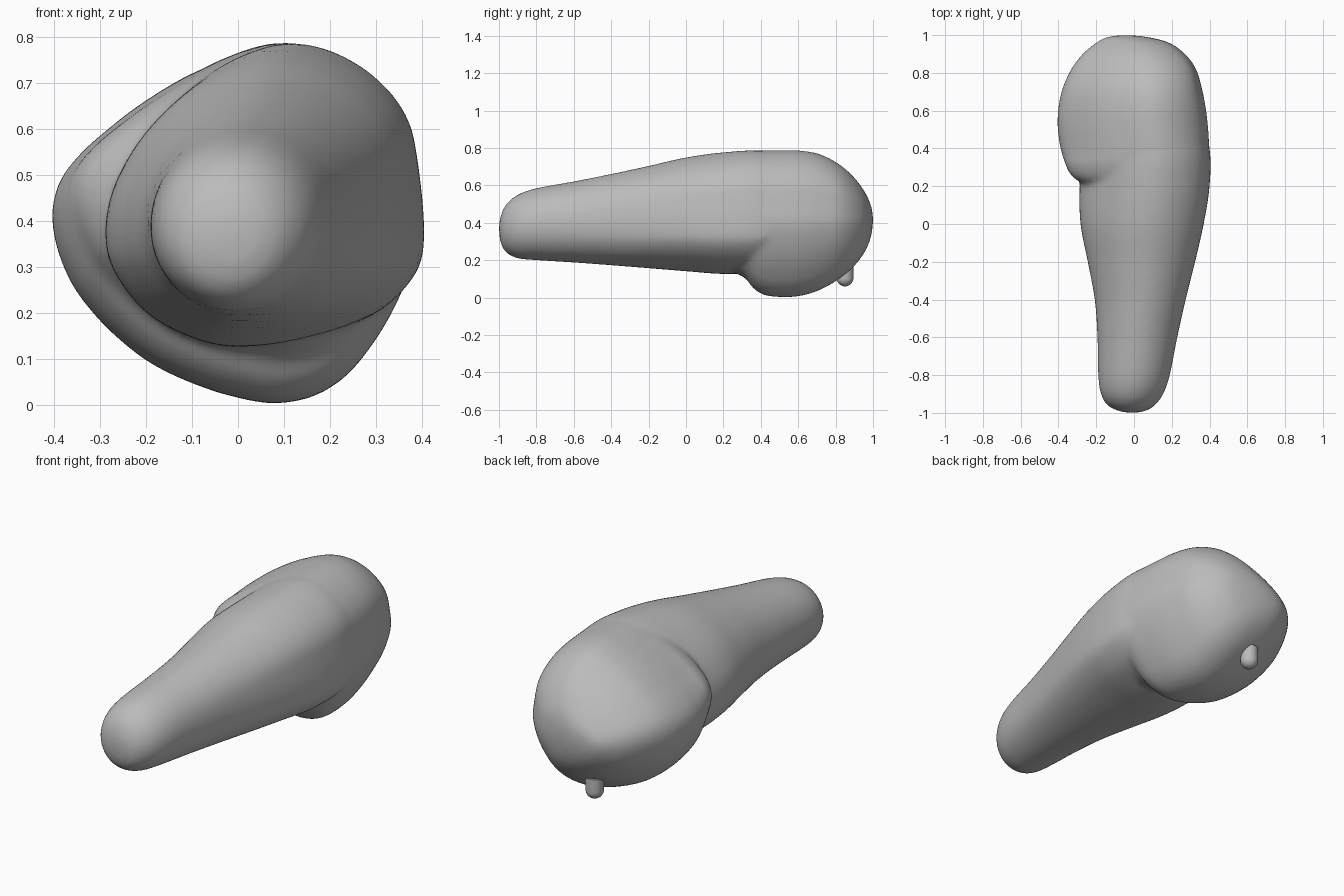
import bpy, bmesh, math
from mathutils import Vector

if "Cube" in bpy.data.objects:
    bpy.data.objects.remove(bpy.data.objects["Cube"], do_unlink=True)

grey = bpy.data.materials.new("plain_grey")
grey.use_nodes = True
grey.diffuse_color = (0.5, 0.5, 0.5, 1)
grey.node_tree.nodes["Principled BSDF"].inputs["Base Color"].default_value = (0.5, 0.5, 0.5, 1)

SIDES, STEPS = 64, 6


def spline(points, t, closed=False):
    """Catmull-Rom through points, t counted in points."""
    n, i = len(points), math.floor(t)
    f = t - i
    pick = (lambda k: points[k % n]) if closed else (lambda k: points[max(0, min(n - 1, k))])
    a, b, c, d = (Vector(pick(i + k)) for k in (-1, 0, 1, 2))
    return (b * 2 + (c - a) * f + (a * 2 - b * 5 + c * 4 - d) * f**2
            + (b * 3 - a - c * 3 + d) * f**3) / 2


def unit_outline(points):
    """Resample an outline by angle and fit it to the -1..1 square."""
    lo = [min(p[k] for p in points) for k in (0, 1)]
    hi = [max(p[k] for p in points) for k in (0, 1)]
    fit = [tuple(2 * (p[k] - lo[k]) / (hi[k] - lo[k]) - 1 for k in (0, 1)) for p in points]
    dense = [spline(fit, i / 20, True) for i in range(20 * len(fit))]
    result = []
    for s in range(SIDES):
        ray = Vector((math.cos(math.tau * s / SIDES), math.sin(math.tau * s / SIDES)))
        result.append(max(dense, key=lambda p: p.normalized().dot(ray)).length * ray)
    return result


def loft(bm, outline, stations):
    """Stations: y, left, right, bottom, top, blend from ellipse to outline."""
    rings = []
    for j in range((len(stations) - 1) * STEPS + 1):
        y, x0, x1, z0, z1, blend = spline(stations, j / STEPS)
        ring = []
        for s, p in enumerate(outline):
            circle = Vector((math.cos(math.tau * s / SIDES), math.sin(math.tau * s / SIDES)))
            q = circle.lerp(p, max(0, min(1, blend)))
            ring.append(bm.verts.new(((x0 + x1 + q.x * (x1 - x0)) / 2, y,
                                      (z0 + z1 + q.y * (z1 - z0)) / 2)))
        rings.append(ring)
    for a, b in zip(rings, rings[1:]):
        for s in range(SIDES):
            t = (s + 1) % SIDES
            bm.faces.new((a[s], a[t], b[t], b[s]))
    bm.faces.new(rings[0])
    bm.faces.new(rings[-1])


def finish(name, bm):
    bmesh.ops.recalc_face_normals(bm, faces=bm.faces)
    mesh = bpy.data.meshes.new(name)
    bm.to_mesh(mesh)
    bm.free()
    mesh.materials.append(grey)
    obj = bpy.data.objects.new(name, mesh)
    bpy.context.collection.objects.link(obj)
    for poly in mesh.polygons:
        poly.use_smooth = True
    return obj


limb_outline = unit_outline([
    (.405, .38), (.395, .5), (.37, .62), (.3, .71), (.2, .77), (.1, .787), (0, .76),
    (-.1, .7), (-.2, .6), (-.27, .48), (-.29, .37), (-.27, .29), (-.2, .2), (-.1, .145),
    (0, .125), (.15, .145), (.3, .2), (.39, .29)])
lobe_outline = unit_outline([
    (.405, .38), (.395, .5), (.37, .62), (.3, .71), (.2, .77), (.1, .787), (0, .762),
    (-.15, .69), (-.28, .6), (-.38, .5), (-.405, .4), (-.37, .28), (-.3, .185),
    (-.2, .1), (-.1, .05), (0, .018), (.1, .003), (.2, .03), (.28, .1), (.36, .23)])

# Tapering limb and swollen end lobe, fused by a remesh
bm = bmesh.new()
loft(bm, limb_outline, [
    (-1, -.02, 0, .36, .38, 0), (-.99, -.08, .06, .29, .44, 0), (-.96, -.14, .11, .24, .5, 0),
    (-.9, -.175, .155, .21, .55, 0), (-.8, -.19, .19, .2, .585, .1),
    (-.6, -.195, .23, .187, .622, .25), (-.4, -.21, .275, .172, .662, .45),
    (-.2, -.247, .325, .156, .705, .65), (0, -.285, .37, .14, .75, .85),
    (.2, -.288, .4, .126, .777, 1), (.4, -.27, .4, .135, .785, 1),
    (.6, -.25, .34, .2, .74, 1), (.8, -.15, .2, .3, .6, 1)])
loft(bm, lobe_outline, [
    (.19, -.2, .25, .25, .65, 1), (.22, -.28, .33, .17, .73, 1), (.26, -.335, .37, .135, .755, 1),
    (.32, -.365, .39, .1, .775, 1), (.36, -.378, .395, .05, .783, 1),
    (.42, -.393, .397, .013, .787, 1), (.52, -.405, .39, .002, .788, 1),
    (.62, -.4, .378, .01, .785, 1), (.72, -.378, .358, .042, .765, 1),
    (.82, -.332, .328, .1, .712, 1), (.9, -.272, .27, .168, .642, .9),
    (.96, -.2, .185, .25, .56, .8), (.99, -.14, .07, .33, .49, .6),
    (1, -.06, -.03, .4, .43, .5)])
body = finish("leg_body", bm)
remesh = body.modifiers.new("fuse", "REMESH")
remesh.mode = "VOXEL"
remesh.voxel_size = 0.014
remesh.use_smooth_shade = True
smooth = body.modifiers.new("soften", "SMOOTH")
smooth.factor = 0.5
smooth.iterations = 8

# Small round-ended peg under the lobe
bm = bmesh.new()
bmesh.ops.create_uvsphere(bm, u_segments=24, v_segments=16, radius=.045)
for v in bm.verts:
    v.co.z = v.co.z + .105 if v.co.z <= .001 else .175
    v.co += Vector((-.055, .85, 0))
peg = finish("peg", bm)
bpy.context.view_layer.objects.active = peg
peg.select_set(True)
bpy.ops.object.shade_smooth_by_angle(angle=math.radians(40))
